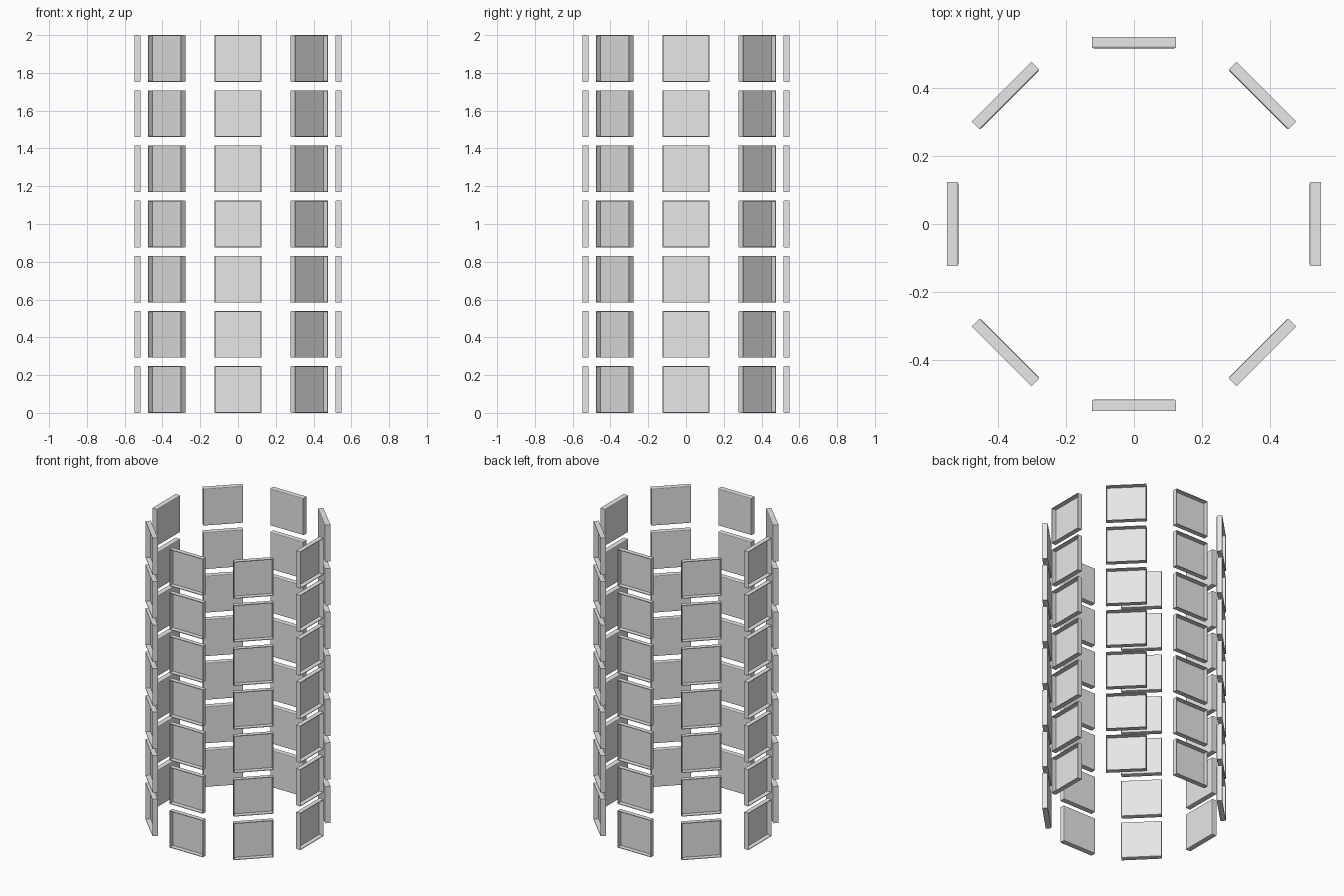
import bpy, bmesh, math
from mathutils import Matrix, Vector

if "Cube" in bpy.data.objects:
    bpy.data.objects.remove(bpy.data.objects["Cube"])

SIDES, TIERS = 8, 7
SIZE, THICK, RADIUS = 0.247, 0.034, 0.532
WALL, FLOOR, CHAMFER = 0.004, 0.004, 0.005
PITCH = (2 - SIZE) / (TIERS - 1)

grey = bpy.data.materials.new("light_grey")
grey.diffuse_color = (0.8, 0.8, 0.8, 1)
grey.use_nodes = True
grey.node_tree.nodes["Principled BSDF"].inputs["Base Color"].default_value = grey.diffuse_color

# One square tray tile: chamfered on the inner side, hollow on the outer side
bm = bmesh.new()
bmesh.ops.create_cube(bm, size=1, matrix=Matrix.Diagonal((SIZE, THICK, SIZE, 1)))
rim = [e for e in bm.edges if all(v.co.y > 0 for v in e.verts)]
bmesh.ops.bevel(bm, geom=rim, offset=CHAMFER, segments=2, profile=0.5, affect="EDGES")
bm.normal_update()
outer = [f for f in bm.faces if f.normal.y < -0.9]
bmesh.ops.inset_region(bm, faces=outer, thickness=WALL, use_even_offset=True)
pocket = bmesh.ops.extrude_discrete_faces(bm, faces=outer)["faces"]
bmesh.ops.translate(bm, verts=list({v for f in pocket for v in f.verts}),
                    vec=Vector((0, THICK - FLOOR, 0)))
bmesh.ops.recalc_face_normals(bm, faces=bm.faces)
mesh = bpy.data.meshes.new("tray_tile")
bm.to_mesh(mesh)
bm.free()
mesh.materials.append(grey)

# Ring of tiles on every tier, hollow side facing outward
for tier in range(TIERS):
    for side in range(SIDES):
        panel = bpy.data.objects.new(f"wall_tile_{tier + 1}_{side + 1}", mesh)
        bpy.context.collection.objects.link(panel)
        a = side * 2 * math.pi / SIDES
        panel.location = (RADIUS * math.sin(a), -RADIUS * math.cos(a), SIZE / 2 + tier * PITCH)
        panel.rotation_euler = (0, 0, a)
